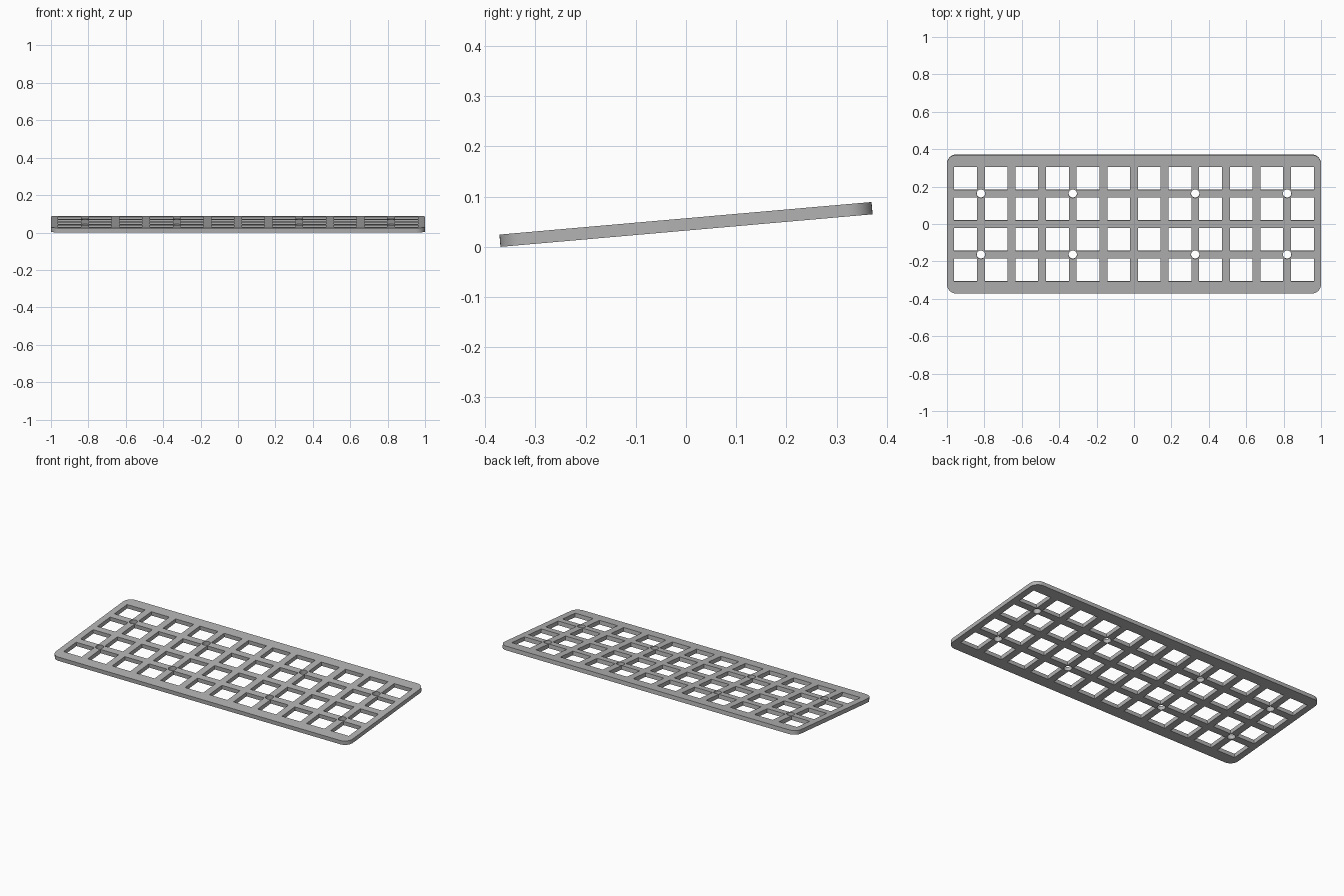
import bpy, bmesh
from math import sin, cos, pi, radians
from mathutils import Matrix

WIDTH, DEPTH, THICK = 2.0, 0.744, 0.0245
CORNER, TILT = 0.05, radians(5)
PITCH, HOLE, SCREW = 0.1637, 0.122, 0.0225
COLS, ROWS = 12, 4

cube = bpy.data.objects.get("Cube")
if cube:
    bpy.data.objects.remove(cube, do_unlink=True)

grey = bpy.data.materials.new("plain grey")
grey.use_nodes = True
colour = (0.45, 0.45, 0.45, 1)
grey.diffuse_color = colour
grey.node_tree.nodes["Principled BSDF"].inputs["Base Color"].default_value = colour

curve = bpy.data.curves.new("switch_plate", "CURVE")
curve.dimensions = "2D"
curve.fill_mode = "BOTH"
curve.extrude = THICK / 2


def add_loop(points):
    spline = curve.splines.new("POLY")
    spline.points.add(len(points) - 1)
    for p, (x, y) in zip(spline.points, points):
        p.co = (x, y, 0, 1)
    spline.use_cyclic_u = True


def rounded_rect(w, d, r, steps=10):
    points = []
    for i, (sx, sy) in enumerate([(1, 1), (-1, 1), (-1, -1), (1, -1)]):
        for k in range(steps + 1):
            a = (i + k / steps) * pi / 2
            points.append((sx * (w / 2 - r) + r * cos(a), sy * (d / 2 - r) + r * sin(a)))
    return points


# Plate outline
add_loop(rounded_rect(WIDTH, DEPTH, CORNER))

# Square key openings
h = HOLE / 2
for c in range(COLS):
    for r in range(ROWS):
        x = (c - (COLS - 1) / 2) * PITCH
        y = (r - (ROWS - 1) / 2) * PITCH
        add_loop([(x - h, y - h), (x + h, y - h), (x + h, y + h), (x - h, y + h)])

# Round screw holes at bar crossings
for column in (-5, -2, 2, 5):
    for row in (-1, 1):
        add_loop([(column * PITCH + SCREW * cos(k * pi / 12),
                   row * PITCH + SCREW * sin(k * pi / 12)) for k in range(24)])

# Turn the profile into one solid, tilted with its front edge on the floor
plate = bpy.data.objects.new("switch_plate", curve)
bpy.context.collection.objects.link(plate)
bpy.ops.object.select_all(action="DESELECT")
plate.select_set(True)
bpy.context.view_layer.objects.active = plate
bpy.ops.object.convert(target="MESH")
plate = bpy.context.object

bm = bmesh.new()
bm.from_mesh(plate.data)
bmesh.ops.remove_doubles(bm, verts=bm.verts, dist=0.0001)
bmesh.ops.recalc_face_normals(bm, faces=bm.faces)
bm.transform(Matrix.Rotation(TILT, 4, "X"))
lowest = min(v.co.z for v in bm.verts)
bmesh.ops.translate(bm, verts=bm.verts, vec=(0, 0, -lowest))
bm.to_mesh(plate.data)
bm.free()

plate.data.materials.clear()
plate.data.materials.append(grey)
bpy.ops.object.shade_smooth_by_angle(angle=radians(30))
